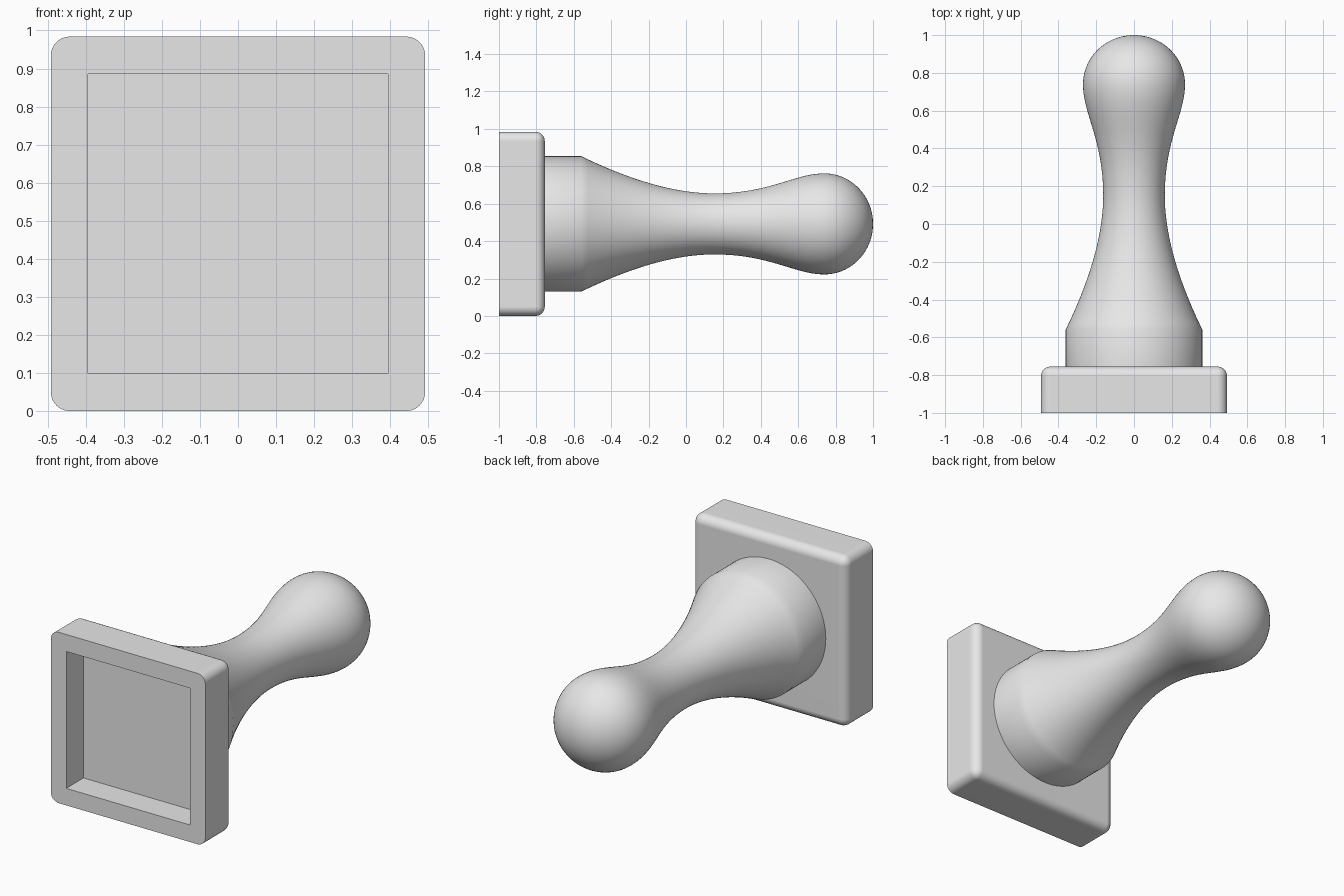
import bpy, bmesh, math
from mathutils import Vector, Matrix
from mathutils.geometry import interpolate_bezier

cube = bpy.data.objects.get("Cube")
if cube:
    bpy.data.objects.remove(cube, do_unlink=True)

HALF = 0.492          # half width of the plate, and height of the handle axis
FRONT, BACK = -1.0, -0.755

grey = bpy.data.materials.new("plain_grey")
grey.use_nodes = True
grey.diffuse_color = (0.8, 0.8, 0.8, 1)
grey.node_tree.nodes["Principled BSDF"].inputs["Base Color"].default_value = (0.8, 0.8, 0.8, 1)


def add_object(name, bm):
    bmesh.ops.recalc_face_normals(bm, faces=bm.faces)
    mesh = bpy.data.meshes.new(name)
    bm.to_mesh(mesh)
    bm.free()
    mesh.materials.append(grey)
    obj = bpy.data.objects.new(name, mesh)
    bpy.context.collection.objects.link(obj)
    return obj


def activate(obj):
    bpy.ops.object.select_all(action='DESELECT')
    obj.select_set(True)
    bpy.context.view_layer.objects.active = obj


def box(half, y0, y1):
    bm = bmesh.new()
    place = Matrix.Translation((0, (y0 + y1) / 2, HALF)) @ Matrix.Diagonal((2 * half, y1 - y0, 2 * half, 1))
    bmesh.ops.create_cube(bm, size=1, matrix=place)
    return bm


# Square plate: rounded everywhere except around the front face
bm = box(HALF, FRONT, BACK)
rounded = [e for e in bm.edges if max(v.co.y for v in e.verts) > FRONT + 0.01]
bmesh.ops.bevel(bm, geom=rounded, offset=0.05, offset_type='OFFSET',
                segments=8, profile=0.5, affect='EDGES')
plate = add_object("base_plate", bm)

# Square recess in the front of the plate
cutter = add_object("recess_cutter", box(0.394, FRONT - 0.1, FRONT + 0.157))
cutter.hide_render = True
cut = plate.modifiers.new("recess", 'BOOLEAN')
cut.operation = 'DIFFERENCE'
cut.solver = 'EXACT'
cut.object = cutter
activate(plate)
bpy.ops.object.modifier_apply(modifier=cut.name)
bpy.data.objects.remove(cutter, do_unlink=True)

# Handle profile as (y, radius): collar, flared neck, round knob
curves = [
    [(-0.56, 0.362), (-0.33, 0.25), (-0.08, 0.163), (0.15, 0.163)],
    [(0.15, 0.163), (0.45, 0.163), (0.58, 0.27), (0.74, 0.27)],
    [(0.74, 0.27), (0.884, 0.27), (1.0, 0.149), (1.0, 0.0)],
]
profile = [Vector((BACK - 0.015, 0)), Vector((BACK - 0.015, 0.362))]
for c in curves:
    points = interpolate_bezier(*[Vector(p) for p in c], 20)
    profile += [Vector(p[:2]) for p in (points if c is curves[0] else points[1:])]

# Handle turned around the y axis
bm = bmesh.new()
verts = [bm.verts.new((r, y, HALF)) for y, r in profile]
edges = [bm.edges.new(pair) for pair in zip(verts, verts[1:])]
bmesh.ops.spin(bm, geom=verts + edges, cent=(0, 0, HALF), axis=(0, 1, 0),
               angle=2 * math.pi, steps=96)
bmesh.ops.remove_doubles(bm, verts=bm.verts, dist=0.0001)
handle = add_object("handle", bm)

# Smooth shading with crisp edges
for obj in (plate, handle):
    activate(obj)
    bpy.ops.object.shade_smooth_by_angle(angle=math.radians(30))
weighted = plate.modifiers.new("flat_face_normals", 'WEIGHTED_NORMAL')
weighted.keep_sharp = True
